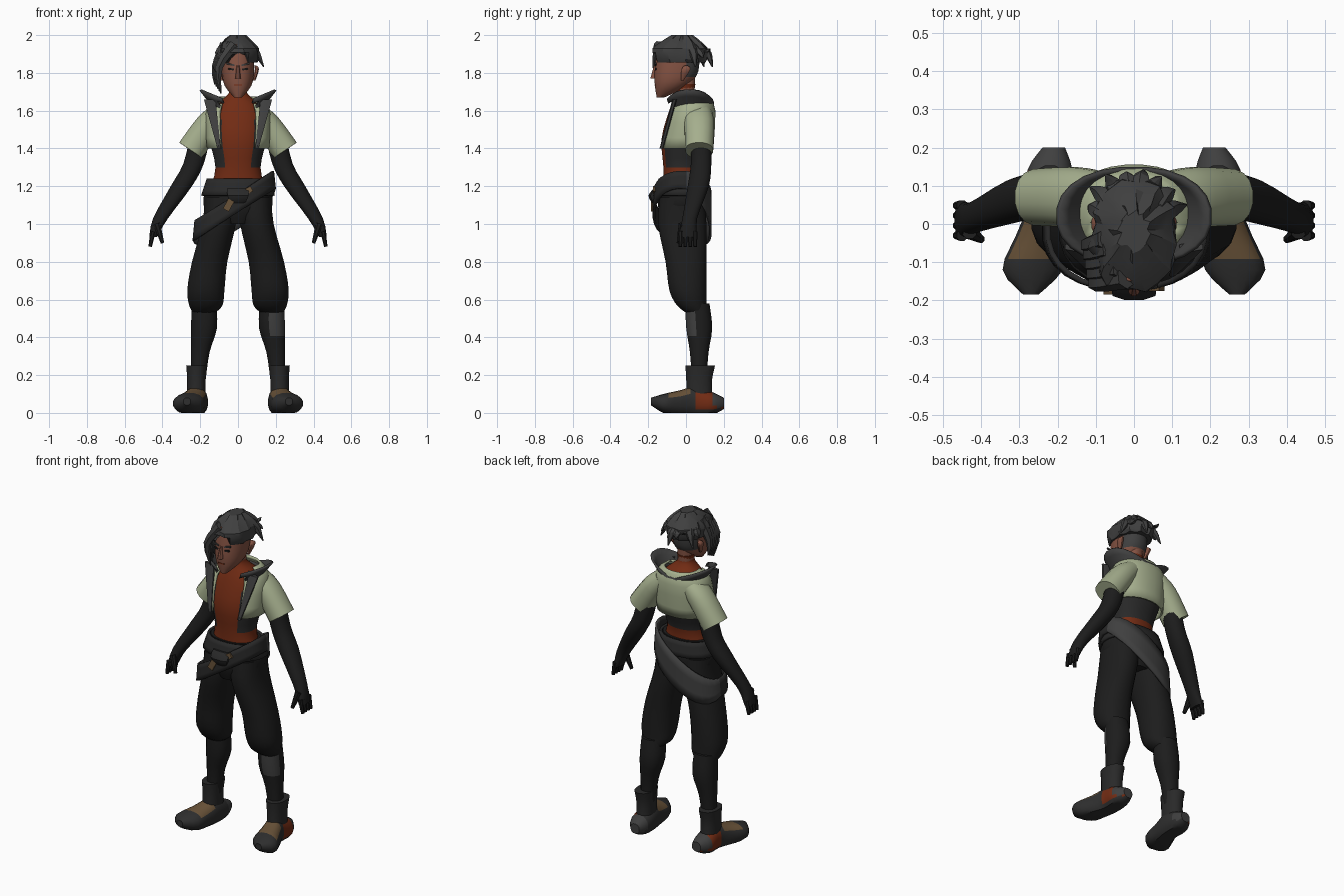
import bpy, bmesh, math, random
from mathutils import Vector

if "Cube" in bpy.data.objects:
    bpy.data.objects.remove(bpy.data.objects["Cube"])
random.seed(4)


def material(name, red, green=None, blue=None):
    """A flat colour; a single value makes a grey."""
    colour = (red, red if green is None else green, red if blue is None else blue, 1)
    mat = bpy.data.materials.new(name)
    mat.use_nodes = True
    mat.diffuse_color = colour
    mat.node_tree.nodes["Principled BSDF"].inputs["Base Color"].default_value = colour
    return mat


JACKET = material("pale green cloth", .38, .43, .27)
SHIRT = material("rust cloth", .17, .025, .007)
SKIN = material("brown skin", .23, .085, .055)
TAN = material("tan leather", .14, .085, .04)
BLACK = material("black cloth", .012)
VEST = material("charcoal cloth", .022)
SHOE = material("dark leather", .028)
SLATE = material("slate cloth and hair", .05)


def finish(bm, name, mats, thick=0, crease=40):
    """Turn a bmesh into a shaded object."""
    bmesh.ops.recalc_face_normals(bm, faces=bm.faces)
    mesh = bpy.data.meshes.new(name)
    bm.to_mesh(mesh)
    bm.free()
    part = bpy.data.objects.new(name, mesh)
    bpy.context.collection.objects.link(part)
    for mat in mats:
        mesh.materials.append(mat)
    if thick:
        solid = part.modifiers.new("thickness", "SOLIDIFY")
        solid.thickness = thick
        solid.offset = 0
    bpy.ops.object.select_all(action="DESELECT")
    part.select_set(True)
    bpy.context.view_layer.objects.active = part
    bpy.ops.object.shade_smooth_by_angle(angle=math.radians(crease))


def refine(rings, steps=3):
    """Pass a smooth spline through the control rings."""
    keys = [Vector(ring if len(ring) == 5 else (*ring, ring[-1])) for ring in rings]
    result = []
    for i, (start, end) in enumerate(zip(keys, keys[1:])):
        before = keys[i - 1] if i else start
        after = keys[i + 2] if i + 2 < len(keys) else end
        for step in range(steps):
            t = step / steps
            bend = (end - before) * t * (1 - t) ** 2 / 2 - (after - start) * t * t * (1 - t) / 2
            result.append(start.lerp(end, t * t * (3 - 2 * t)) + bend)
    return result + [keys[-1]]


def ellipse(centre, u, v, wide, deep, sides, power=.9):
    """Slightly squared ellipse in the plane of u and v."""
    for k in range(sides):
        angle = math.tau * (k + .5) / sides
        co, si = math.cos(angle), math.sin(angle)
        yield (centre + u * math.copysign(abs(co) ** power, co) * wide
               + v * math.copysign(abs(si) ** power, si) * deep)


def loft(name, rings, *mats, axis="Z", side=1, sides=16, caps=True,
         keep=None, paint=None, tweak=None, thick=0, crease=40):
    """Skin rings of (x, y, z, half width, half depth) along an axis or their path."""
    bm = bmesh.new()
    rings = refine(rings)
    centres = [Vector((ring[0] * side, ring[1], ring[2])) for ring in rings]
    across, back, up = Vector((1, 0, 0)), Vector((0, 1, 0)), Vector((0, 0, 1))
    loops = []
    for i, (centre, ring) in enumerate(zip(centres, rings)):
        u, v = across, back if axis == "Z" else up
        if axis == "path":
            along = (centres[min(i + 1, len(rings) - 1)] - centres[max(i - 1, 0)]).normalized()
            u = back.cross(along).normalized()
            v = along.cross(u)
        points = ellipse(centre, u, v, ring[3], ring[4], sides)
        loops.append([bm.verts.new(tweak(p) if tweak else p) for p in points])
    for low, high in zip(loops, loops[1:]):
        for k in range(sides):
            bm.faces.new((low[k], low[k - 1], high[k - 1], high[k]))
    if caps:
        bm.faces.new(loops[0])
        bm.faces.new(loops[-1])
    bmesh.ops.recalc_face_normals(bm, faces=bm.faces)
    for face in list(bm.faces):
        centre = face.calc_center_median()
        if keep and not keep(centre):
            bm.faces.remove(face)
        elif paint:
            face.material_index = paint(centre, face.normal)
    finish(bm, name, mats, thick, crease)


def level(z, wide, deep, y=-.02):
    """A ring on the centre line of the body."""
    return (0, y, z, wide, deep)


def plate(name, mat, centre, size, turn=0):
    """Thin box for small surface details."""
    bm = bmesh.new()
    bmesh.ops.create_cube(bm, size=1)
    co, si = math.cos(turn), math.sin(turn)
    for vert in bm.verts:
        x, y, z = (a * b for a, b in zip(vert.co, size))
        vert.co = Vector(centre) + Vector((x * co - z * si, y, x * si + z * co))
    finish(bm, name, [mat])


# Torso: rust shirt with a charcoal vest wrapped round the sides and back
def vest_area(centre, normal):
    opening = .07 + max(0, centre.z - 1.4) / 7
    covered = centre.y > 0 or abs(centre.x) > opening
    return int(1.28 < centre.z < 1.6 and covered)


loft("torso", [level(1.18, .15, .1), level(1.3, .12, .1), level(1.45, .15, .13, 0),
               level(1.6, .14, .11, .02), level(1.69, .05, .05, 0), level(1.74, .05, .05, 0)],
     SHIRT, VEST, sides=28, paint=vest_area)
loft("neck", [level(1.66, .045, .045, 0), level(1.8, .045, .05, 0)], SKIN)

# Cropped jacket and flared collar, both open at the front
loft("jacket", [level(1.4, .16, .14, 0), level(1.6, .165, .12, .03), level(1.67, .1, .08, .04)],
     JACKET, sides=28, caps=False, thick=.012,
     keep=lambda c: c.y > 0 or abs(c.x) > .1)


def lift_sides(point):
    point.z += .4 * (abs(point.x) - .1)
    return point


loft("collar", [level(1.6, .12, .1, .02), level(1.67, .2, .125, .02)], SLATE, sides=24,
     caps=False, thick=.012, tweak=lift_sides, keep=lambda c: c.y > -.03 or abs(c.x) > .09)


# Rules for the coloured areas and the flat sole of the lower legs
def shin_patch(centre, normal):
    return int(centre.x > 0 and .42 < centre.z < .53 and normal.y < -.3 and normal.x > -.3)


def shoe_areas(centre, normal):
    if normal.z > .4 and -.09 < centre.y < .02:
        return 1
    if centre.y > .14 and centre.z > .03:
        return 3
    outward = normal.x * math.copysign(1, centre.x)
    return 2 if centre.y > .06 and centre.z > .025 and outward > .4 else 0


def flatten(point):
    point.z = max(point.z, 0)
    return point


for side, word in ((1, "left"), (-1, "right")):
    # Lapel and short sleeve
    loft(word + "_lapel", [(.15, -.06, 1.66, .035, .012), (.1, -.13, 1.4, .01)],
         SLATE, side=side, sides=6)
    loft(word + "_sleeve", [(.1, .06, 1.58, .06, .08), (.16, .07, 1.52, .07, .08),
                            (.25, .07, 1.39, .075)], JACKET, axis="path", side=side)

    # Gloved arm and hand
    loft(word + "_arm", [(.2, .08, 1.47, .055), (.235, .08, 1.32, .055), (.3, .065, 1.2, .057),
                         (.41, .02, 1.03, .04), (.45, .01, .93, .02, .05)], BLACK, side=side)
    for finger in range(4):
        y = finger * .026 - .03
        loft(f"{word}_finger_{finger}", [(.45, y, .96, .015), (.465, y, .88, .01)],
             BLACK, axis="path", side=side, sides=8)
    loft(word + "_thumb", [(.43, -.02, 1, .02), (.4, -.04, .9, .01)],
         BLACK, axis="path", side=side, sides=8)

    # Baggy trouser leg gathered under the knee, then the shin
    loft(word + "_trouser_leg", [(.09, -.02, 1.14, .09, .12), (.1, -.02, 1, .09, .13),
                                 (.15, 0, .8, .095, .11), (.17, .01, .65, .1),
                                 (.17, .03, .57, .09, .08), (.18, .06, .53, .06)], BLACK, side=side)
    loft(word + "_shin", [(.18, .06, .58, .065), (.18, .07, .45, .07), (.2, .07, .32, .05),
                          (.21, .07, .18, .04)], BLACK, SLATE, side=side, paint=shin_patch)

    # Ankle cuff and shoe
    loft(word + "_cuff", [(.22, .07, .1, .05, .07), (.22, .07, .18, .05, .07),
                          (.22, .075, .25, .055, .08)], VEST, side=side)
    loft(word + "_shoe", [(.21, .2, .05, .03), (.22, .14, .05, .06), (.22, .05, .06, .06, .08),
                          (.24, -.03, .05, .07), (.265, -.12, .05, .08, .05),
                          (.27, -.185, .06, .02)], SHOE, TAN, SHIRT, SLATE,
         axis="Y", side=side, sides=18, tweak=flatten, paint=shoe_areas)

# Hips, waistband and the sash slung low on the right
loft("hips", [level(1, .08, .1), level(1.1, .185, .13), level(1.24, .15, .11)], BLACK, sides=24)
loft("waistband", [level(1.15, .19, .14), level(1.24, .16, .12)], VEST,
     sides=24, caps=False, thick=.014)


def sling(point):
    point.z += .64 * point.x - 7 * max(0, point.y) * (1.15 - point.z)
    point.x -= .02
    return point


loft("sash", [level(1.05, .215, .15), level(1.15, .205, .15)], VEST, SLATE, sides=28,
     caps=False, thick=.014, tweak=sling, paint=lambda centre, normal: int(centre.y > 0))
plate("sash_buckle", TAN, (-.05, -.175, 1.1), (.035, .02, .06), -.5)
plate("waist_buckle", TAN, (.06, -.165, 1.18), (.03, .02, .03), .5)
loft("belt_pouch", [level(1.11, .04, .02, -.16), level(1.15, .06, .02, -.18),
                    level(1.19, .06, .01, -.16)], VEST, sides=8)

# Head with a shaved undercut at the back
loft("head", [level(1.67, .02, .02, -.135), level(1.73, .07, .085, -.08),
              level(1.81, .086, .117, -.05), level(1.95, .08, .11, -.04)], SKIN, SLATE,
     sides=24, paint=lambda centre, normal: int(centre.z > 1.77 and centre.y > 0))

# Face
loft("nose", [level(1.84, .008, .01, -.16), level(1.77, .016, .02, -.17)], SKIN, sides=8)
plate("mouth", SHIRT, (0, -.163, 1.735), (.04, .008, .006))
for side, word in ((1, "left"), (-1, "right")):
    plate(word + "_eye", BLACK, (side * .037, -.16, 1.82), (.03, .009, .01), side * .15)
    plate(word + "_brow", SLATE, (side * .04, -.16, 1.845), (.045, .009, .009), side * .25)
    loft(word + "_ear", [(.085, -.02, 1.76, .008), (.1, 0, 1.82, .012, .025),
                         (.09, 0, 1.84, .006)], SKIN, side=side, sides=8)


# Swept hair: faceted cap, long right fringe and tufts at the back
def ruffle(point):
    wave = .008 * math.sin(9 * math.atan2(point.y, point.x) + 25 * point.z)
    point.x += wave + random.uniform(-.004, .004)
    point.y += wave
    if point.z < 1.9:
        point.z += .03 if point.y < -.1 and abs(point.x) < .05 else -.015
    return point


loft("hair_top", [level(1.87, .1, .13, -.03), level(1.93, .11, .145, -.03),
                  level(2, .04, .05)], SLATE, sides=22, tweak=ruffle, crease=25)
for lock in range(5):
    shift = lock * .025
    loft(f"fringe_lock_{lock}", [(-.02 - shift / 2, shift - .14, 1.95, .03),
                                 (-.1 - shift / 5, shift - .155, 1.83, .022),
                                 (-.09 - shift / 3, shift - .14, 1.69 + shift / 2, .003)],
         SLATE, axis="path", sides=6, crease=25)
for tuft in range(8):
    angle = math.pi * (tuft + 1) / 9
    co, si = math.cos(angle), math.sin(angle)
    reach = random.uniform(.125, .15)
    tip = 1.83 + tuft % 3 * .05
    loft(f"back_tuft_{tuft}", [(co / 16, si / 20, 1.95, .03), (co / 10, si / 9, 1.91, .025),
                               (co * reach, si * reach, tip, .003)], SLATE, sides=6, crease=25)
